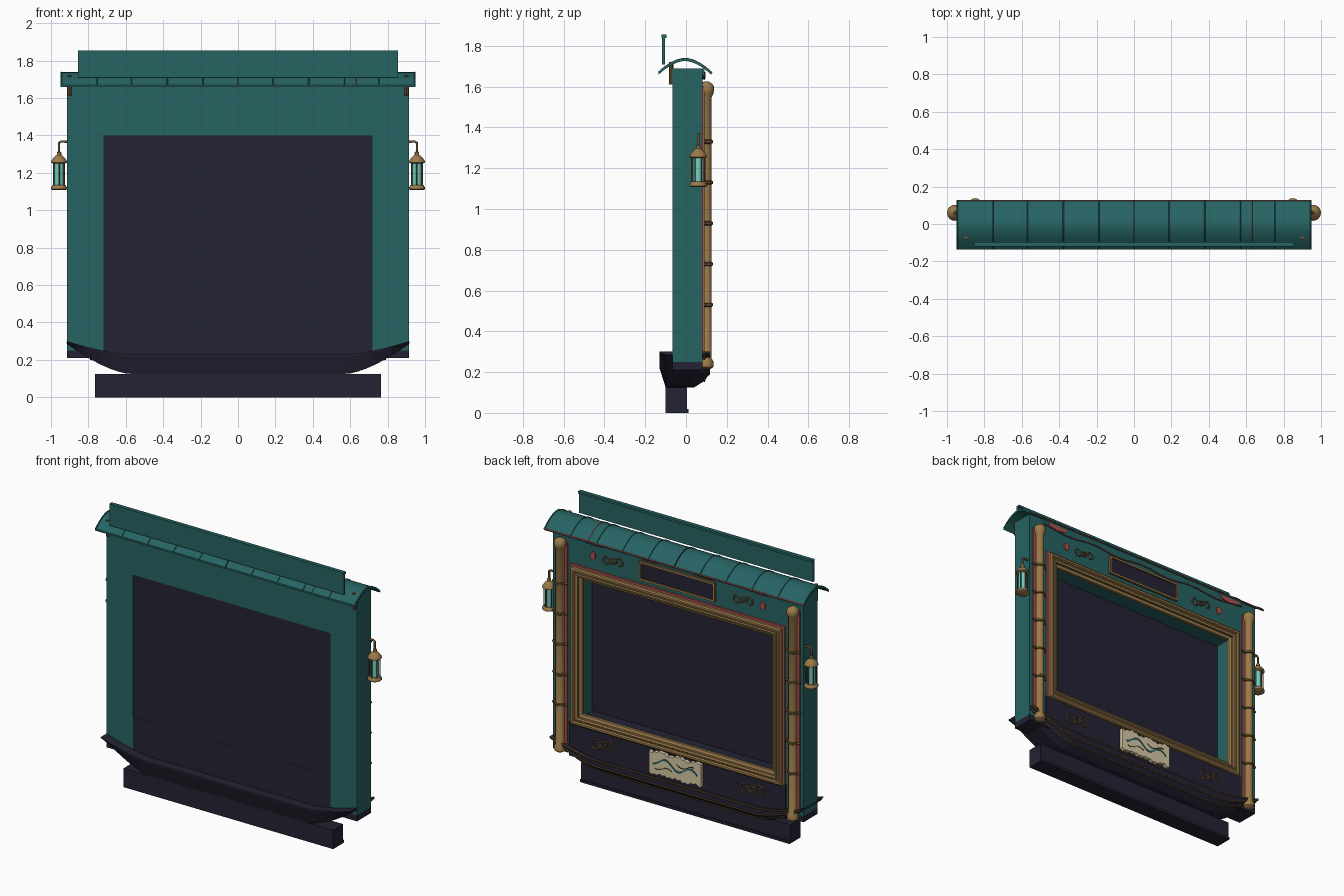
import bpy, bmesh, math
from mathutils import Vector

if "Cube" in bpy.data.objects:
    bpy.data.objects.remove(bpy.data.objects["Cube"])


def mat(name, r, g, b):
    m = bpy.data.materials.new(name)
    m.diffuse_color = (r, g, b, 1)
    m.use_nodes = True
    m.node_tree.nodes["Principled BSDF"].inputs["Base Color"].default_value = m.diffuse_color
    return m


TEAL = mat("teal paint", .020, .125, .125)
DARK = mat("dark navy", .017, .016, .033)
GOLD = mat("aged gold", .33, .20, .07)
BRONZE = mat("bronze", .14, .085, .03)
RED = mat("coral red", .42, .085, .075)
CREAM = mat("parchment", .68, .58, .38)
GLASS = mat("aqua glass", .16, .62, .54)


def mesh(name, verts, faces, mats, idx=None, smooth=False):
    me = bpy.data.meshes.new(name)
    me.from_pydata(verts, [], faces)
    for m in mats:
        me.materials.append(m)
    if idx:
        for p, i in zip(me.polygons, idx):
            p.material_index = i
    bm = bmesh.new()
    bm.from_mesh(me)
    bmesh.ops.recalc_face_normals(bm, faces=bm.faces)
    bm.to_mesh(me)
    bm.free()
    ob = bpy.data.objects.new(name, me)
    bpy.context.collection.objects.link(ob)
    if smooth:
        bpy.context.view_layer.objects.active = ob
        ob.select_set(True)
        bpy.ops.object.shade_smooth_by_angle(angle=math.radians(40))
        ob.select_set(False)
    return ob


def prism(name, pts, y0, y1, m):
    """Outline in x,z extruded along y."""
    n = len(pts)
    v = [(x, y, z) for y in (y0, y1) for x, z in pts]
    f = [tuple(range(n)), tuple(range(n, 2 * n))]
    f += [(i, (i + 1) % n, n + (i + 1) % n, n + i) for i in range(n)]
    return mesh(name, v, f, [m])


def box(name, x0, x1, y0, y1, z0, z1, m):
    return prism(name, [(x0, z0), (x1, z0), (x1, z1), (x0, z1)], y0, y1, m)


def lathe(name, cx, cy, prof, m, n=16):
    """Turn a radius/height profile round a vertical axis."""
    v = [(cx + r * math.cos(math.tau * i / n), cy + r * math.sin(math.tau * i / n), z)
         for r, z in prof for i in range(n)]
    f = [(k * n + i, k * n + (i + 1) % n, (k + 1) * n + (i + 1) % n, (k + 1) * n + i)
         for k in range(len(prof) - 1) for i in range(n)]
    f += [tuple(range(n)), tuple(range(len(v) - n, len(v)))]
    return mesh(name, v, f, [m], smooth=True)


def tube(name, paths, r, m):
    """Round tubes along one or more paths."""
    cu = bpy.data.curves.new(name, 'CURVE')
    cu.dimensions = '3D'
    cu.bevel_depth = r
    cu.bevel_resolution = 1
    cu.use_fill_caps = True
    for p in paths:
        s = cu.splines.new('POLY')
        s.points.add(len(p) - 1)
        for q, c in zip(s.points, p):
            q.co = (*c, 1)
    cu.materials.append(m)
    ob = bpy.data.objects.new(name, cu)
    bpy.context.collection.objects.link(ob)


def rect_frame(name, hx, z0, z1, prof, mats, idx):
    """Mitred moulding: profile of (inset, y) round a rectangle."""
    v, f, mi = [], [], []
    for d, y in prof:
        v += [(-hx + d, y, z0 + d), (hx - d, y, z0 + d), (hx - d, y, z1 - d), (-hx + d, y, z1 - d)]
    for k in range(len(prof) - 1):
        for i in range(4):
            j = (i + 1) % 4
            f.append((4 * k + i, 4 * k + j, 4 * k + 4 + j, 4 * k + 4 + i))
            mi.append(idx[k])
    mesh(name, v, f, mats, mi)


# Cabinet body
for s, side in ((1, "right"), (-1, "left")):
    a, b = sorted((s * .72, s * .915))
    box(side + "_post", a, b, -.065, .08, .25, 1.69, TEAL)
    box(side + "_post_foot", a, b, -.065, .08, .21, .25, DARK)
box("header", -.72, .72, -.065, .08, 1.40, 1.69, TEAL)
box("bottom_rail", -.72, .72, -.065, .08, .21, .46, DARK)
box("screen_panel", -.72, .72, -.064, -.05, .46, 1.40, DARK)
box("rear_apron", -.79, .79, .08, .092, .20, .425, DARK)

# Plinth
box("plinth", -.765, .765, -.10, .005, .004, .125, DARK)
box("plinth_lip", -.765, .765, -.10, .012, 0, .018, DARK)


# Boat hull lofted along x, rising at both ends
def lift(x):
    return max(0, (abs(x) - .58) / .335) ** 1.5


def hull_section(x):
    f = lift(x)
    zt, zb = .23 + .07 * f, .125 + .16 * f
    h = zt - zb
    return [(-.13, zt), (-.13, zt - .1 * h), (-.10, zb), (.04, zb), (.09, zb + .3 * h),
            (.112, zb + .6 * h), (.112, zt)]


xs = [-.915 + 1.83 * i / 40 for i in range(41)]
v = [(x, y, z) for x in xs for y, z in hull_section(x)]
n = 7
f = [(k * n + i, k * n + (i + 1) % n, (k + 1) * n + (i + 1) % n, (k + 1) * n + i)
     for k in range(40) for i in range(n)]
f += [tuple(range(n)), tuple(range(len(v) - n, len(v)))]
mesh("boat_hull", v, f, [DARK])
tube("hull_ropes", [[(x, *hull_section(x)[k]) for x in xs] for k in (4, 5, 6)], .005, BRONZE)

# Gilded picture frame
prof = [(-.014, .08), (-.014, .092), (0, .092), (0, .108), (.008, .114), (.02, .114), (.025, .104),
        (.035, .104), (.04, .110), (.052, .106), (.056, .094), (.072, .088), (.072, .07), (.04, .07)]
rect_frame("picture_frame", .77, .42, 1.455, prof, [GOLD, BRONZE, RED],
           [2, 2, 0, 0, 0, 0, 1, 0, 0, 1, 0, 0, 0])

# Rear name plate
box("name_plate", -.26, .26, .08, .09, 1.51, 1.61, DARK)
rect_frame("name_plate_rim", .275, 1.497, 1.622, [(0, .08), (0, .098), (.013, .098), (.015, .08)],
           [GOLD, BRONZE], [1, 0, 1])

# Columns, backing strips, rings and lanterns
for s, side in ((1, "right"), (-1, "left")):
    x = s * .85
    box(side + "_column_backing", x - .043, x + .043, .08, .09, .27, 1.60, RED)
    lathe(side + "_column", x, .1, [(.02, .215), (.034, .225), (.036, .25), (.026, .265), (.026, 1.55),
          (.034, 1.565), (.038, 1.58), (.038, 1.60), (.028, 1.615), (.012, 1.625)], GOLD)
    for i in range(5):
        z = .53 + .2 * i
        lathe(f"{side}_column_ring_{i}", x, .1, [(.026, z - .01), (.032, z - .006), (.032, z + .006),
              (.026, z + .01)], BRONZE)
        tube(f"{side}_column_tie_{i}", [[(x - .055, .098, z), (x + .055, .098, z)]], .007, BRONZE)
    lx, ly = s * .957, .06
    lathe(side + "_lantern_base", lx, ly, [(.036, 1.108), (.043, 1.113), (.043, 1.122), (.034, 1.134)], GOLD)
    lathe(side + "_lantern_glass", lx, ly, [(.026, 1.13), (.026, 1.255)], GLASS)
    lathe(side + "_lantern_cap", lx, ly, [(.034, 1.25), (.043, 1.256), (.041, 1.266), (.026, 1.285),
          (.012, 1.296), (.012, 1.31), (.004, 1.315)], GOLD)
    bars = []
    for i in range(6):
        a = math.tau * (i + .5) / 6
        p, q = lx + .032 * math.cos(a), ly + .032 * math.sin(a)
        bars.append([(p, q, 1.12), (p, q, 1.26)])
    tube(side + "_lantern_cage", bars, .004, BRONZE)
    tube(side + "_lantern_hook", [[(s * .905, ly, 1.365), (s * .945, ly, 1.368), (lx, ly, 1.36),
         (lx, ly, 1.305)]], .007, BRONZE)
    lathe(side + "_roof_rod", s * .90, -.073, [(.011, 1.61), (.011, 1.72)], BRONZE, 8)


# Barrel roof with seams
def roof_z(y):
    return 1.738 - .068 * (abs(y + .005) / .13) ** 1.8


ys = [-.135 + .26 * i / 16 for i in range(17)]
sec = [(y, roof_z(y)) for y in ys] + [(y, roof_z(y) - .012) for y in reversed(ys)]
n = len(sec)
v = [(x, y, z) for x in (-.95, .95) for y, z in sec]
f = [(i, (i + 1) % n, n + (i + 1) % n, n + i) for i in range(n)]
f += [(k * n + i, k * n + i + 1, k * n + n - 2 - i, k * n + n - 1 - i) for k in (0, 1) for i in range(16)]
mesh("barrel_roof", v, f, [TEAL], smooth=True)
for i in range(11):
    x = -.945 + .189 * i
    tube(f"roof_seam_{i}", [[(x, y, roof_z(y)) for y in ys]], .004, DARK if i == 5 else TEAL)
tube("red_roof_seam", [[(.63, y, roof_z(y)) for y in ys]], .003, RED)
tube("red_eave_line", [[(-.95, .125, 1.668), (.95, .125, 1.668)]], .004, RED)

# Top board along the front of the roof
box("top_board", -.855, .855, -.118, -.103, 1.71, 1.845, TEAL)
box("top_board_cap", -.855, .855, -.121, -.095, 1.84, 1.855, TEAL)

# Wavy valance under the rear eave
wave = [(-.80 + 1.6 * i / 64, 1.645 + .009 * math.cos(math.tau * i / 16)) for i in range(65)]
prism("valance", wave + [(.80, 1.69), (-.80, 1.69)], .08, .09, TEAL)
tube("valance_trim", [[(x, .09, z) for x, z in wave]], .003, RED)
for s in (1, -1):
    c = s * .70
    prism("red_pennant", [(c - .08, 1.672), (c - .06, 1.65), (c, 1.64), (c + .06, 1.65), (c + .08, 1.672)],
          .09, .096, RED)
    prism("red_medallion", [(s * .62 + .018 * math.cos(math.tau * i / 16), 1.56 + .026 * math.sin(math.tau * i / 16))
          for i in range(16)], .08, .089, RED)


# Scrollwork: mirrored curls joined by a bar
def scroll(name, cx, y, cz, w, h, m):
    paths = []
    for s in (1, -1):
        p = []
        for i in range(25):
            a = math.pi + i / 24 * 1.6 * math.pi
            r = 1 - .55 * i / 24
            p.append((cx + s * (w * .3 + w * .2 * r * math.cos(a)), y, cz + s * h * .5 * r * math.sin(a)))
        paths.append(p)
    paths.append([(cx - w * .22, y, cz + h * .1), (cx, y, cz - h * .12), (cx + w * .22, y, cz + h * .1)])
    paths.append([(cx + w * .14 * math.cos(math.tau * i / 12), y, cz + h * .22 * math.sin(math.tau * i / 12))
                  for i in range(13)])
    tube(name, paths, .005, m)


for s in (1, -1):
    scroll("upper_scroll", s * .475, .083, 1.56, .16, .065, BRONZE)
    scroll("lower_scroll", s * .545, .095, .335, .19, .095, BRONZE)

# Parchment map with a river and side streams
top = [(-.19 + .019 * i, .405 + .008 * math.sin(i * .9) + .004 * (-1) ** i) for i in range(21)]
low = [(x, z - .145 + .006 * math.sin(x * 40)) for x, z in reversed(top)]
prism("parchment_map", top + low, .092, .116, CREAM)


def ribbon(name, pts, w, m):
    prism(name, [(x, z + w) for x, z in pts] + [(x, z - w) for x, z in reversed(pts)], .116, .119, m)


ribbon("map_river", [(-.16 + .016 * i, .33 + .025 * math.sin(i * .55) + .001 * i) for i in range(21)], .006, TEAL)
ribbon("map_road", [(-.14 + .014 * i, .36 + .014 * math.sin(i * .6 + 1)) for i in range(10)], .0025, DARK)
ribbon("map_track", [(.02 + .014 * i, .305 + .012 * math.sin(i * .6)) for i in range(10)], .0025, BRONZE)
